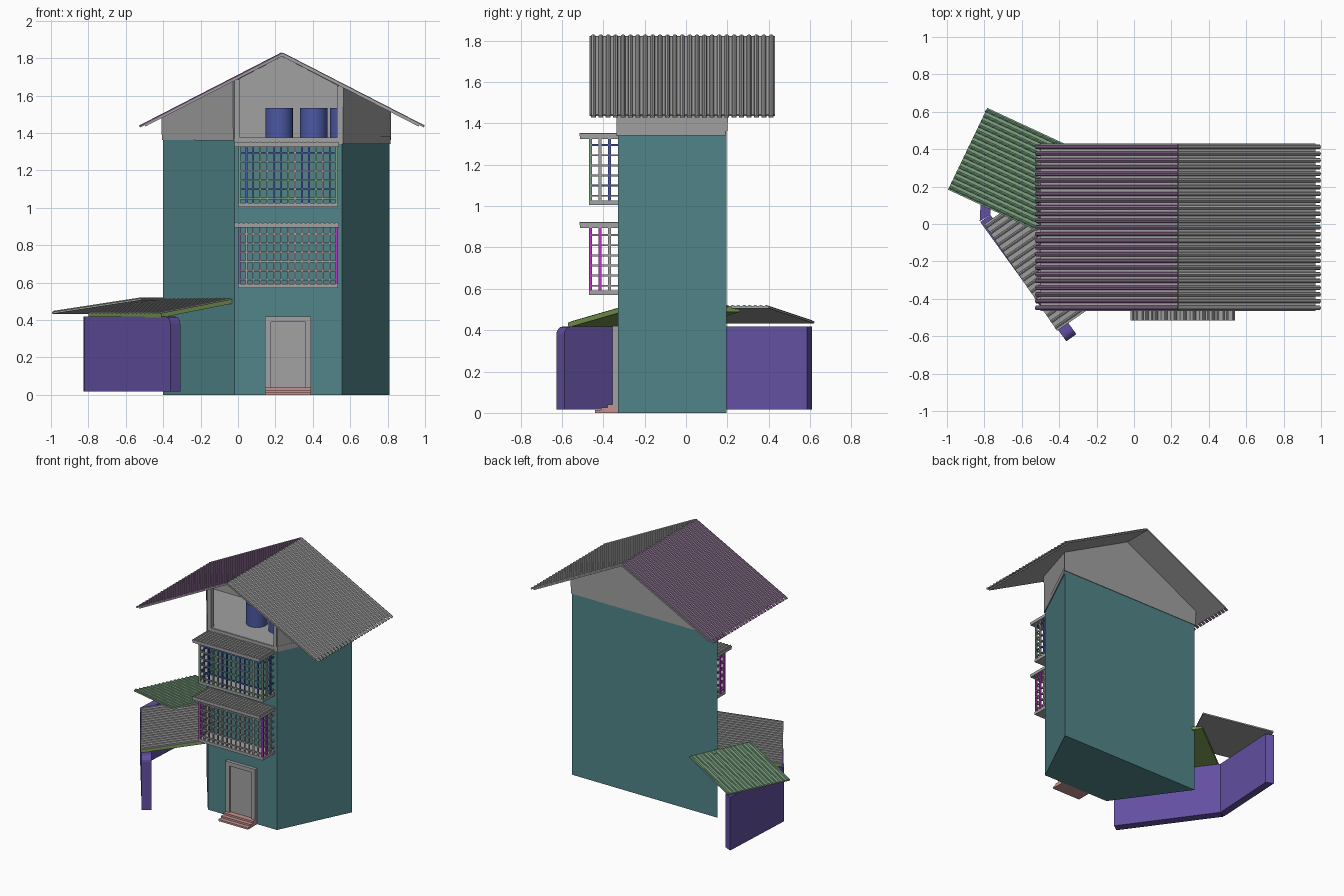
import bpy, bmesh, math
from mathutils import Vector as V

if "Cube" in bpy.data.objects:
    bpy.data.objects.remove(bpy.data.objects["Cube"])


def material(name, r, g, b):
    m = bpy.data.materials.new(name)
    m.use_nodes = True
    m.diffuse_color = (r, g, b, 1)
    m.node_tree.nodes["Principled BSDF"].inputs["Base Color"].default_value = (r, g, b, 1)
    return m


TEAL = material("teal plaster", .085, .235, .255)
GREY = material("grey", .36, .36, .36)
VIOLET = material("violet wall", .125, .08, .36)
BLUE = material("barrel blue", .07, .1, .36)
MAGENTA = material("magenta bar", .56, .03, .6)
PINK = material("pink step", .56, .29, .28)
GREEN = material("green sheet", .19, .35, .21)
MAUVE = material("mauve rib", .23, .13, .25)
OLIVE = material("olive underside", .2, .33, .09)


def finish(bm, name, *mats):
    bmesh.ops.recalc_face_normals(bm, faces=bm.faces)
    me = bpy.data.meshes.new(name)
    bm.to_mesh(me)
    bm.free()
    for m in mats:
        me.materials.append(m)
    ob = bpy.data.objects.new(name, me)
    bpy.context.collection.objects.link(ob)
    return ob


def extrude(bm, pts, vec, mat=0):
    """Prism: polygon pts swept along vec."""
    a = [bm.verts.new(p) for p in pts]
    b = [bm.verts.new(V(p) + V(vec)) for p in pts]
    n = len(a)
    faces = [bm.faces.new(a), bm.faces.new(b[::-1])]
    faces += [bm.faces.new((a[i], b[i], b[(i + 1) % n], a[(i + 1) % n])) for i in range(n)]
    for f in faces:
        f.material_index = mat


def block(bm, x0, x1, y0, y1, z0, z1, mat=0):
    extrude(bm, [(x0, y0, z0), (x1, y0, z0), (x1, y1, z0), (x0, y1, z0)], (0, 0, z1 - z0), mat)


def box(name, mat, *dims):
    bm = bmesh.new()
    block(bm, *dims)
    return finish(bm, name, mat)


def ribbed_sheet(name, corner, along, up, ribs, top, rib, under, over=0.0, radius=.013, depth=0.0):
    """Roof sheet: slab with half-round ribs running up the slope."""
    corner, along, up = V(corner), V(along), V(up)
    n = along.cross(up).normalized()
    if n.z < 0:
        n = -n
    bm = bmesh.new()
    low = corner - n * depth
    extrude(bm, [low, low + along, low + along + up, low + up], n * (.01 + depth))
    bmesh.ops.recalc_face_normals(bm, faces=bm.faces)
    for f in bm.faces:
        f.material_index = 0 if f.normal.dot(n) > .5 else 2
    u, s = along.normalized(), up.normalized()
    for i in range(ribs):
        c = corner + along * ((i + .5) / ribs) + n * .008 - s * over
        arc = [math.pi * k / 4 for k in range(5)]
        extrude(bm, [c + u * radius * math.cos(t) + n * radius * math.sin(t) for t in arc],
                up + s * over, 1)
    return finish(bm, name, top, rib, under)


# Tower body with a tapered plan
PLAN = [(-.02, -.33), (.555, -.33), (.81, .197), (-.4, .197)]
FLOOR = 1.368
bm = bmesh.new()
extrude(bm, [(x, y, 0) for x, y in PLAN], (0, 0, FLOOR))
finish(bm, "tower_body", TEAL)

# Attic walls: open front, trimmed by the two roof slopes
RIDGE_X, RIDGE_Z, RUN, DROP = .235, 1.81, .73, .375
bm = bmesh.new()
extrude(bm, [(x, y, FLOOR) for x, y in PLAN], (0, 0, .6))
bmesh.ops.recalc_face_normals(bm, faces=bm.faces)
opened = [f for f in bm.faces if f.normal.z > .9 or f.normal.y < -.9]
bmesh.ops.delete(bm, geom=opened, context='FACES')
for side in (-1, 1):
    bmesh.ops.bisect_plane(bm, geom=bm.verts[:] + bm.edges[:] + bm.faces[:], clear_outer=True,
                           plane_co=(RIDGE_X, 0, RIDGE_Z), plane_no=(side * DROP, 0, RUN))
attic = finish(bm, "attic_walls", GREY)
mod = attic.modifiers.new("thickness", 'SOLIDIFY')
mod.thickness = .02
mod.offset = 0

# Grey band that lowers the attic colour on the tapered right side
bm = bmesh.new()
extrude(bm, [(.555, -.333, 1.342), (.562, -.333, 1.342), (.816, .19, 1.342), (.806, .19, 1.342)],
        (0, 0, .04))
finish(bm, "attic_side_band", GREY)

# Attic posts and balcony sill
box("left_post", GREY, -.02, .012, -.335, -.305, 1.34, 1.685)
box("right_post", GREY, .53, .555, -.335, -.305, 1.34, 1.65)
box("attic_sill", GREY, -.02, .555, -.335, -.31, 1.34, 1.375)

# Water barrels
for i, x in enumerate((.22, .405, .565)):
    bm = bmesh.new()
    ring = [2 * math.pi * k / 20 for k in range(20)]
    extrude(bm, [(x + .074 * math.cos(t), -.09 + .074 * math.sin(t), FLOOR) for t in ring], (0, 0, .167))
    barrel = finish(bm, "barrel_%d" % (i + 1), BLUE)
    for p in barrel.data.polygons:
        p.use_smooth = len(p.vertices) == 4
    for e in barrel.data.edges:
        e.use_edge_sharp = barrel.data.vertices[e.vertices[0]].co.z == barrel.data.vertices[e.vertices[1]].co.z

# Main gable roof
for name, side, rib in (("main_roof_right_slope", 1, GREY), ("main_roof_left_slope", -1, MAUVE)):
    ribbed_sheet(name, (RIDGE_X + side * RUN, -.466, RIDGE_Z - DROP), (0, .896, 0),
                 (-side * RUN * 1.008, 0, DROP * 1.008), 25, GREY, rib, GREY, .028, .012)

# Lean-to roofs beside the tower
ribbed_sheet("rear_lean_to_roof", (-.993, .183, .433), (.21, .437, 0), (.475, -.22, .073),
             16, GREEN, GREEN, GREY, 0, .008)
ribbed_sheet("front_lean_to_roof", (-.8, 0, .427), (.39, -.57, 0), (.38, .26, .075),
             18, GREY, GREY, OLIVE, 0, .008, .014)

# Yard wall: front run with a rounded end, then a rear run
start, end = V((-.795, .03, 0)), V((-.335, -.608, 0))
d = (end - start).normalized()
w = V((-d.y, d.x, 0)) * .066
r = .04
profile = [start + V((0, 0, .017)), end + V((0, 0, .017))]
for k in range(5):
    t = math.pi / 8 * k
    profile.append(end - d * (r - r * math.cos(t)) + V((0, 0, .418 - r + r * math.sin(t))))
profile.append(start + V((0, 0, .418)))
bm = bmesh.new()
extrude(bm, [p - w / 2 for p in profile], w)
finish(bm, "yard_wall_front", VIOLET)
bm = bmesh.new()
extrude(bm, [(-.825, .015, .017), (-.768, .05, .017), (-.738, .585, .017), (-.795, .61, .017)], (0, 0, .401))
finish(bm, "yard_wall_rear", VIOLET)

# Door, frame and steps
bm = bmesh.new()
block(bm, .145, .177, -.355, -.33, .03, .42)
block(bm, .36, .39, -.355, -.33, .03, .42)
block(bm, .177, .36, -.355, -.33, .39, .42)
finish(bm, "door_frame", GREY)
box("door_panel", GREY, .177, .36, -.34, -.33, .03, .39)
bm = bmesh.new()
for i in range(3):
    block(bm, .145, .39, -.44 + .03 * i, -.33, .0133 * i, .0133 * (i + 1))
finish(bm, "door_steps", PINK)


# Barred window boxes
def window_box(name, z0, z1, upright, rail, side_upright):
    """Cage of bars on a slab; the rules give a colour index for each bar."""
    x0, x1, y0, y1, h = .008, .528, -.462, -.33, .0045
    mats = (GREY, BLUE, GREEN, MAGENTA)
    box(name + "_base", GREY, 0, .535, -.47, y1, z0, z0 + .022)
    box(name + "_awning", GREY, -.02, .54, -.512, y1, z1 - .025, z1 - .012)
    ribbed_sheet(name + "_awning_ribs", (-.02, -.515, z1 - .012), (.56, 0, 0), (0, .185, 0),
                 22, GREY, GREY, GREY, 0, .008)
    bm = bmesh.new()
    for i in range(15):
        x = x0 + (x1 - x0) * i / 14
        g = .0065 if i in (0, 14) else h
        block(bm, x - g, x + g, y0 - g, y0 + g, z0 + .02, z1 - .02, upright(i))
    for x in (x0, x1):
        for j in range(1, 3):
            y = y0 + .046 * j
            g = .0065
            block(bm, x - g, x + g, y - g, y + g, z0 + .02, z1 - .02, side_upright(j))
    for k in range(6):
        z = z0 + .045 + .049 * k
        block(bm, x0, x1, y0 - h, y0 + h, z - h, z + h, rail(k))
        for x in (x0, x1):
            block(bm, x - h, x + h, y0, y1, z - h, z + h, rail(k))
    finish(bm, name + "_bars", *mats)


window_box("lower_window", .57, .92, lambda i: 3 if i in (0, 14) else 0,
           lambda k: 0, lambda j: 3 if j == 1 else 0)
window_box("upper_window", 1.005, 1.35, lambda i: 2 if i in (0, 14) else (0, 1, 1, 2)[i % 4],
           lambda k: 1 if k in (1, 5) else 2 if k in (0, 2) else 0, lambda j: j - 1)
